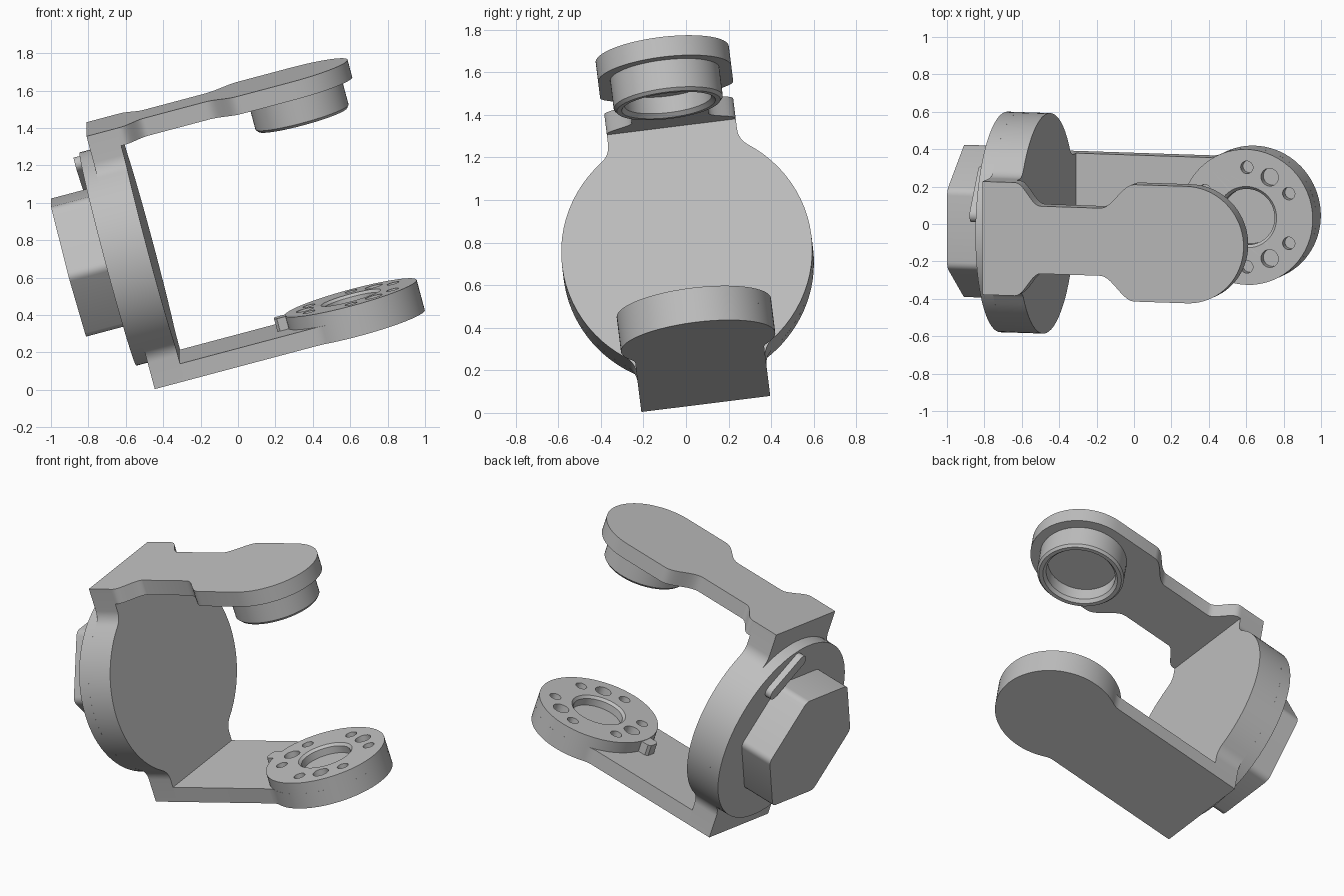
import bpy, bmesh
from math import sin, cos, pi, atan2, sqrt, radians
from mathutils import Matrix

if "Cube" in bpy.data.objects:
    bpy.data.objects.remove(bpy.data.objects["Cube"])

grey = bpy.data.materials.new("plain grey")
grey.use_nodes = True
grey.diffuse_color = (0.52, 0.52, 0.52, 1)
grey.node_tree.nodes["Principled BSDF"].inputs["Base Color"].default_value = grey.diffuse_color

# Local frame: x along the arms, y across, z from lower to upper arm; then tilted
TILT = (Matrix.Translation((-0.445, 0.093, 0.042))
        @ Matrix.Rotation(radians(7.1), 4, 'X') @ Matrix.Rotation(radians(-15), 4, 'Y'))
HEIGHT, WALL, ARM, AXIS = 1.41, 0.166, 0.097, 1.13
MID = HEIGHT / 2


def arc(cx, cy, r, a0, a1, n):
    return [(cx + r * cos(a0 + (a1 - a0) * i / n), cy + r * sin(a0 + (a1 - a0) * i / n))
            for i in range(n + 1)]


def neck(half, R, r):
    """Strip edge filleted into a circle at the origin, up to the circle's widest point."""
    h = half + r
    d = sqrt((R + r) ** 2 - h * h)
    return (arc(-d, h, r, -pi / 2, atan2(-h, d), 8)
            + arc(0, 0, R, atan2(h, -d), pi / 2, 12)[1:])


def s_curve(x0, y0, x1, y1, n=10):
    return [(x0 + (x1 - x0) * i / n, y0 + (y1 - y0) * (1 - cos(pi * i / n)) / 2)
            for i in range(n + 1)]


def shift(pts, dx):
    return [(x + dx, y) for x, y in pts]


def mirrored(pts):
    return pts + [(x, -y) for x, y in reversed(pts) if abs(y) > 1e-5]


def circle(r, cx=0, cy=0, n=64):
    return arc(cx, cy, r, 0, 2 * pi, n)[:-1]


def loft(bm, sections, along):
    """Join outlines at increasing depth; along is 'z' (up) or 'x' (through the wall)."""
    rings = []
    for pts, t in sections:
        rings.append([bm.verts.new((a, b, t) if along == 'z' else (t, b, a)) for a, b in pts])
    n = len(rings[0])
    for lo, hi in zip(rings, rings[1:]):
        for i in range(n):
            bm.faces.new((lo[i], lo[(i + 1) % n], hi[(i + 1) % n], hi[i]))
    bm.faces.new(rings[0][::-1])
    bm.faces.new(rings[-1])


def build(name, solids, along='z'):
    bm = bmesh.new()
    for sections in solids:
        loft(bm, sections, along)
    bmesh.ops.recalc_face_normals(bm, faces=bm.faces)
    mesh = bpy.data.meshes.new(name)
    bm.to_mesh(mesh)
    bm.free()
    mesh.transform(TILT)
    mesh.materials.append(grey)
    ob = bpy.data.objects.new(name, mesh)
    bpy.context.collection.objects.link(ob)
    return ob


def cut(ob, cutter):
    cutter.hide_render = True
    mod = ob.modifiers.new("holes", 'BOOLEAN')
    mod.operation, mod.solver, mod.object = 'DIFFERENCE', 'EXACT', cutter
    bpy.context.view_layer.update()
    result = bpy.data.meshes.new_from_object(ob.evaluated_get(bpy.context.evaluated_depsgraph_get()))
    ob.modifiers.clear()
    ob.data = result
    bpy.data.objects.remove(cutter)


def prism(name, pts, lo, hi, along='z'):
    return build(name, [[(pts, lo), (pts, hi)]], along)


parts = []

# Round wall with necks reaching both arms
R = 0.59
side = [(-MID, 0.305)] + neck(0.305, R, 0.1)
side += [(-x, y) for x, y in reversed(side[:-1])]
parts.append(prism("wall_plate", shift(mirrored(side), MID), 0, WALL, 'x'))
parts.append(prism("wall_back_disc", circle(R, MID, n=96), -0.07, 0, 'x'))

# Hexagonal hub with rounded corners
hexagon = []
for k in range(6):
    a = pi / 6 + k * pi / 3
    hexagon += arc(0.36 * cos(a), 0.36 * sin(a), 0.05, a - pi / 6, a + pi / 6, 4)
parts.append(prism("hex_hub", shift(hexagon, MID + 0.01), -0.285, -0.07, 'x'))

# Small rounded key plate, set diagonally beside the hub
slot = arc(0.13, 0, 0.04, -pi / 2, pi / 2, 8) + arc(-0.13, 0, 0.04, pi / 2, 3 * pi / 2, 8)
ca, sa = cos(radians(130)), sin(radians(130))
slot = [(MID + 0.44 + x * ca - y * sa, 0.2 + x * sa + y * ca) for x, y in slot]
parts.append(prism("key_plate", slot, -0.11, -0.07, 'x'))

# Lower arm and its raised mounting disc
RD, TOP = 0.365, 0.168
edge = [(WALL, 0.305)] + shift(neck(0.305, RD, 0.12) + arc(0, 0, RD, pi / 2, 0, 20)[1:], AXIS)
parts.append(prism("lower_arm", mirrored(edge), 0, ARM))
disc = prism("mounting_disc", circle(RD, AXIS), ARM, TOP)

# Chamfered bore and bolt circle in the mounting disc
holes = [[(circle(0.15, AXIS), TOP - 0.06), (circle(0.15, AXIS), TOP - 0.015),
          (circle(0.165, AXIS), TOP), (circle(0.165, AXIS), TOP + 0.05)]]
for k in range(9):
    small = k < 6
    a = radians(30 + 60 * k) if small else radians(60 + 120 * k)
    r, ring = (0.034, 0.268) if small else (0.048, 0.253)
    pts = circle(r, AXIS + ring * cos(a), ring * sin(a), 24)
    holes.append([(pts, TOP - 0.05), (pts, TOP + 0.05)])
cut(disc, build("hole_cutter", holes))
parts.append(disc)

# Index tab on the mounting disc
x0, x1 = AXIS - 0.425, AXIS - RD + 0.01
parts.append(prism("index_tab", mirrored([(x0, 0.03), (x0 + 0.015, 0.045), (x1, 0.045)]),
                   ARM, TOP - 0.002))

# Upper arm: wide root, narrow waist, rounded pad
pad = 0.315
edge = ([(WALL, 0.305)] + s_curve(0.18, 0.305, 0.32, 0.182) + s_curve(0.65, 0.182, 0.84, pad)
        + arc(AXIS, 0, pad, pi / 2, 0, 20))
parts.append(prism("upper_arm", mirrored(edge), HEIGHT - ARM, HEIGHT))

# Hollow boss below the pad, with chamfered lip
LOW, BASE = 1.16, HEIGHT - ARM
boss = build("boss", [[(circle(0.245, AXIS), LOW), (circle(0.258, AXIS), LOW + 0.015),
                       (circle(0.258, AXIS), BASE)]])
bore = build("bore_cutter", [[(circle(0.222, AXIS), LOW - 0.05), (circle(0.222, AXIS), LOW),
                              (circle(0.205, AXIS), LOW + 0.02), (circle(0.205, AXIS), LOW + 0.1)]])
cut(boss, bore)
parts.append(boss)

# Smooth the curved sides, keep edges sharp
for ob in bpy.context.view_layer.objects:
    ob.select_set(ob in parts)
bpy.context.view_layer.objects.active = parts[0]
bpy.ops.object.shade_smooth_by_angle(angle=radians(30))
